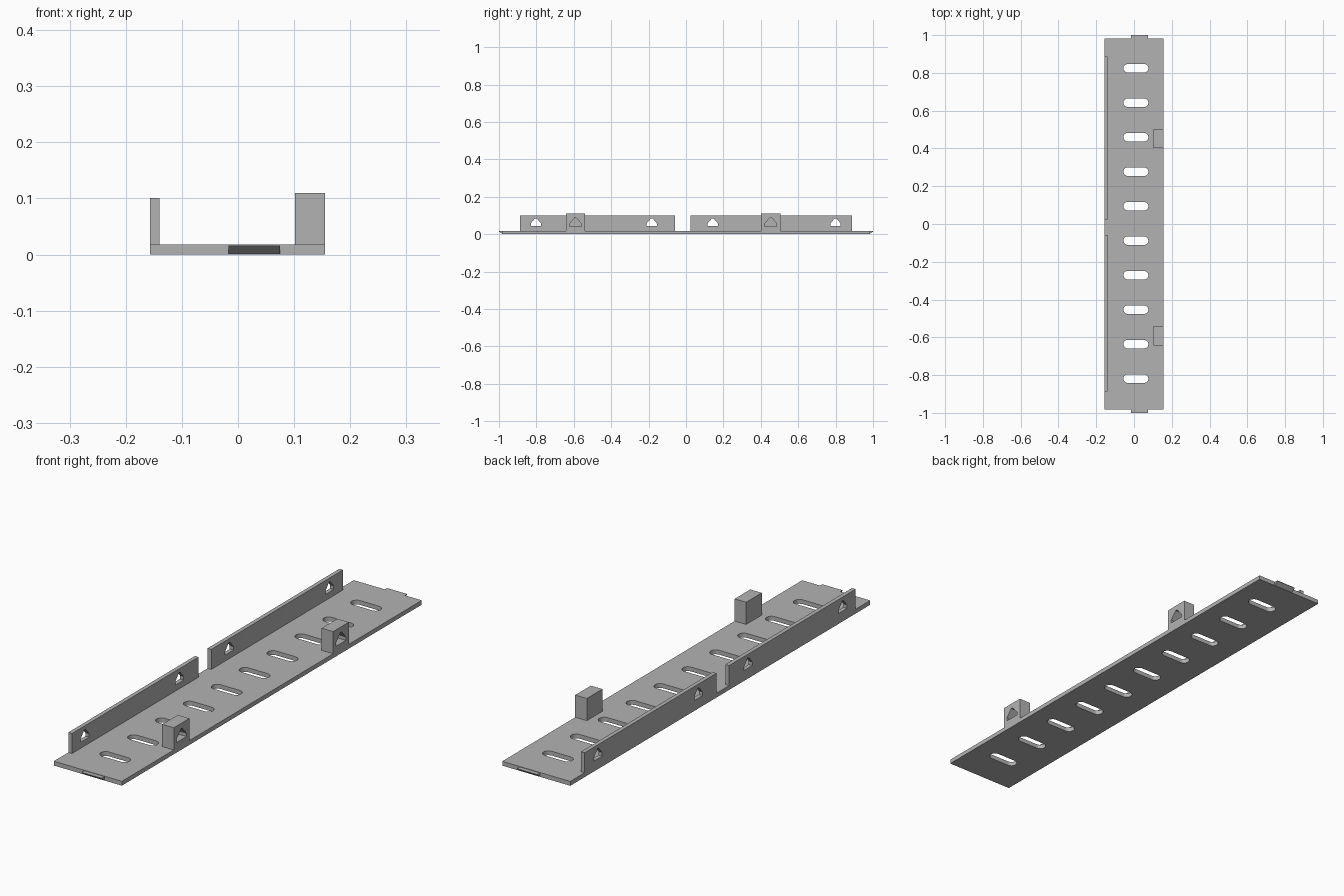
import bpy, bmesh, math
from mathutils import Vector

cube = bpy.data.objects.get("Cube")
if cube:
    bpy.data.objects.remove(cube, do_unlink=True)

# One plain grey for the whole part
grey = bpy.data.materials.new("plain_grey")
grey.use_nodes = True
GREY = (0.45, 0.45, 0.45, 1)
grey.diffuse_color = GREY
grey.node_tree.nodes["Principled BSDF"].inputs["Base Color"].default_value = GREY


def prism(bm, outline, sweep):
    """Extrude a flat outline of 3D points along the sweep vector."""
    face = bm.faces.new([bm.verts.new(p) for p in outline])
    ext = bmesh.ops.extrude_face_region(bm, geom=[face])
    verts = [v for v in ext["geom"] if isinstance(v, bmesh.types.BMVert)]
    bmesh.ops.translate(bm, verts=verts, vec=Vector(sweep))
    bmesh.ops.recalc_face_normals(bm, faces=bm.faces)


def make(name, prisms):
    bm = bmesh.new()
    for outline, sweep in prisms:
        prism(bm, outline, sweep)
    mesh = bpy.data.meshes.new(name)
    bm.to_mesh(mesh)
    bm.free()
    mesh.materials.append(grey)
    obj = bpy.data.objects.new(name, mesh)
    bpy.context.collection.objects.link(obj)
    return obj


def box(x0, x1, y0, y1, z0, z1):
    return [(x0, y0, z0), (x1, y0, z0), (x1, y1, z0), (x0, y1, z0)], (0, 0, z1 - z0)


def slot(x, y, half, r):
    """Rounded slot cutter passing through the base."""
    pts = []
    for side in (1, -1):
        for i in range(13):
            a = math.pi * (i / 12 - 0.5)
            pts.append((x + side * (half - r + r * math.cos(a)),
                        y + side * r * math.sin(a), -0.02))
    return pts, (0, 0, 0.06)


def house(x0, x1, y, w, z0, z1):
    """House-shaped cutter running along x."""
    shape = [(-w, z0), (w, z0), (w, z1 - w), (0.004, z1), (-0.004, z1), (-w, z1 - w)]
    return [(x0, y + dy, z) for dy, z in shape], (x1 - x0, 0, 0)


def cut(obj, prisms):
    cutter = make("cutter", prisms)
    cutter.hide_render = True
    mod = obj.modifiers.new("cut", "BOOLEAN")
    mod.operation, mod.solver, mod.object = "DIFFERENCE", "EXACT", cutter
    graph = bpy.context.evaluated_depsgraph_get()
    mesh = bpy.data.meshes.new_from_object(obj.evaluated_get(graph))
    obj.modifiers.clear()
    obj.data = mesh
    bpy.data.objects.remove(cutter, do_unlink=True)


LEFT, RIGHT, THICK, END = -0.157, 0.155, 0.018, 0.982

# Slotted base plate
base = make("base_plate", [box(LEFT, RIGHT, -END, END, 0, THICK)])
cut(base, [slot(0.01, 0.1826 * (i - 4.5) + 0.003, 0.066, 0.0225) for i in range(10)])

# Chamfered tabs at both ends
for name, s in (("front_tab", -1), ("back_tab", 1)):
    profile = [(END, 0.001), (1, 0.014), (1, 0.016), (END, 0.016)]
    make(name, [([(-0.017, s * y, z) for y, z in profile], (0.092, 0, 0))])

# Side walls with through holes
for name, y0, y1, holes in (("front_wall", -0.887, -0.058, (-0.803, -0.183)),
                            ("back_wall", 0.025, 0.888, (0.143, 0.80))):
    wall = make(name, [box(LEFT, -0.14, y0, y1, THICK, 0.101)])
    cut(wall, [house(-0.2, -0.1, y, 0.027, 0.043, 0.085) for y in holes])

# Blocks on the opposite edge with blind holes
for name, y in (("front_block", -0.591), ("back_block", 0.453)):
    block = make(name, [box(0.102, RIGHT, y - 0.051, y + 0.051, THICK, 0.11)])
    cut(block, [house(0.115, 0.2, y, 0.032, 0.042, 0.088)])
